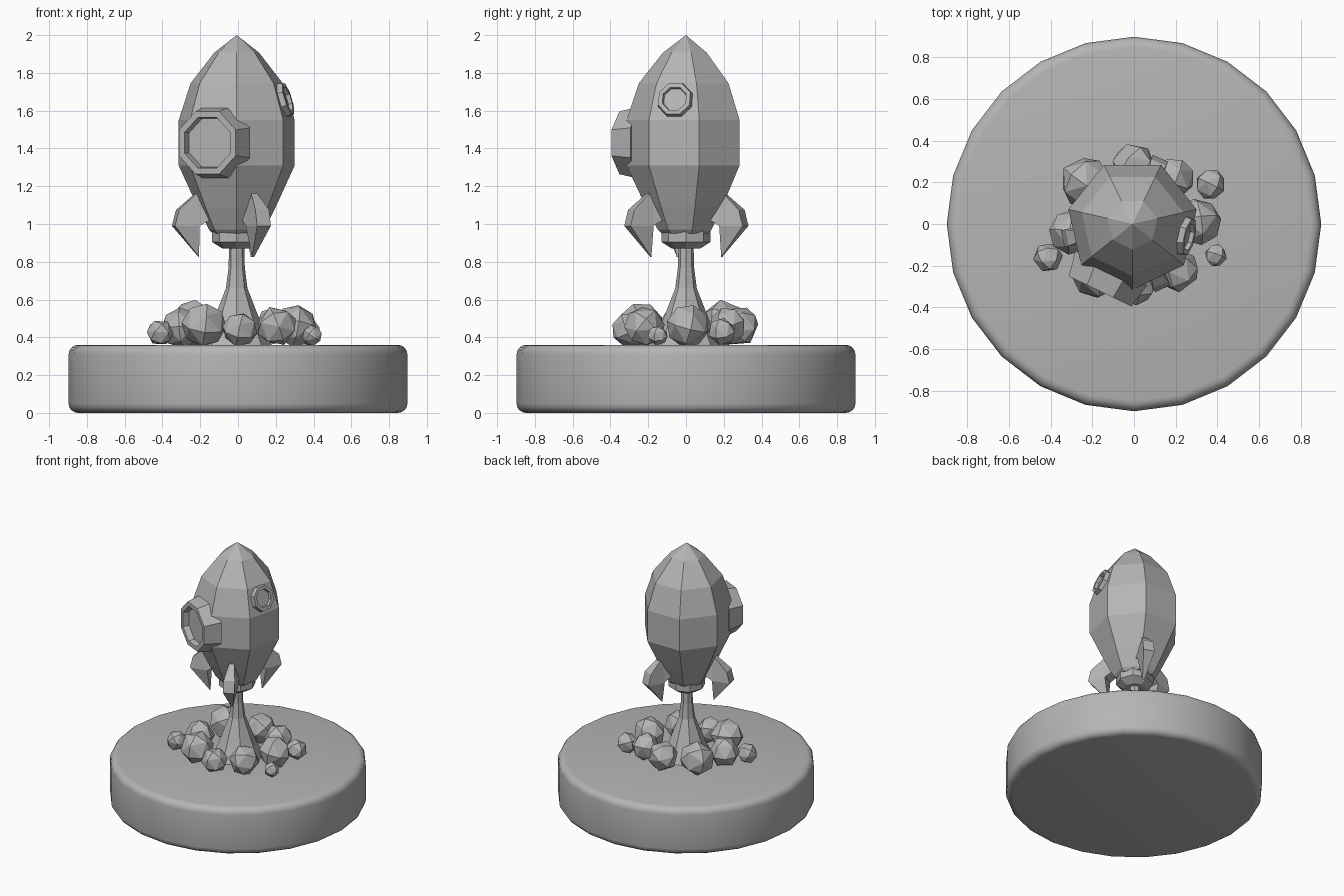
import bpy, bmesh, math, random
from mathutils import Matrix, Euler

if "Cube" in bpy.data.objects:
    bpy.data.objects.remove(bpy.data.objects["Cube"])

random.seed(4)

# One mid-grey finish for the whole model
GREY = bpy.data.materials.new("mid_grey")
GREY.diffuse_color = (0.46, 0.46, 0.46, 1)
GREY.use_nodes = True
GREY.node_tree.nodes["Principled BSDF"].inputs["Base Color"].default_value = GREY.diffuse_color
ROCKET = Matrix.Translation((-0.007, 0, 0))


def make_object(name, bm):
    bmesh.ops.remove_doubles(bm, verts=bm.verts, dist=1e-5)
    bmesh.ops.recalc_face_normals(bm, faces=bm.faces)
    mesh = bpy.data.meshes.new(name)
    bm.to_mesh(mesh)
    bm.free()
    mesh.materials.append(GREY)
    obj = bpy.data.objects.new(name, mesh)
    bpy.context.collection.objects.link(obj)
    return obj


def lathe(name, profile, sides, start=0.0, matrix=ROCKET):
    """Closed solid turned around z from (radius, height) points."""
    bm = bmesh.new()
    rings = []
    for r, z in profile:
        if r == 0:
            rings.append([bm.verts.new((0, 0, z))] * sides)
            continue
        angles = [math.radians(start) + math.tau * i / sides for i in range(sides)]
        rings.append([bm.verts.new((r * math.cos(a), r * math.sin(a), z)) for a in angles])
    for low, high in zip(rings, rings[1:]):
        for i in range(sides):
            j = (i + 1) % sides
            corners = list(dict.fromkeys((low[i], low[j], high[j], high[i])))
            if len(corners) > 2:
                bm.faces.new(corners)
    for ring in (rings[0], rings[-1]):
        if ring[0] is not ring[1]:
            bm.faces.new(ring)
    bm.transform(matrix)
    return make_object(name, bm)


# Round base with a soft rim
B, R, H = 0.05, 0.897, 0.36
steps = [math.radians(a) for a in (0, 22.5, 45, 67.5, 90)]
rim = [(R - B + B * math.sin(a), B - B * math.cos(a)) for a in steps]
rim += [(r, H - z) for r, z in reversed(rim)]
base = lathe("base", rim, 24, matrix=Matrix())
bpy.context.view_layer.objects.active = base
base.select_set(True)
bpy.ops.object.shade_smooth_by_angle(angle=math.radians(35))
base.select_set(False)

# Seven-sided rocket hull, with a corner facing the front
lathe("hull", [(0.13, 0.95), (0.15, 0.97), (0.212, 1.09), (0.315, 1.31), (0.315, 1.55),
               (0.25, 1.745), (0.122, 1.907), (0, 2.0)], 7, -90)

# Nozzle and flared exhaust column
lathe("nozzle", [(0.075, 0.87), (0.13, 0.905), (0.13, 0.97)], 8)
lathe("exhaust", [(0.19, 0.35), (0.135, 0.46), (0.09, 0.575), (0.057, 0.66),
                  (0.043, 0.77), (0.04, 0.89)], 8)


def porthole(name, angle, radial, z, tilt, profile):
    """Octagonal framed window pointing outwards at the given heading and upward tilt."""
    matrix = (ROCKET @ Matrix.Rotation(math.radians(angle), 4, 'Z')
              @ Matrix.Translation((radial, 0, z))
              @ Matrix.Rotation(math.radians(90 - tilt), 4, 'Y'))
    lathe(name, profile, 8, 22.5, matrix)


# Windows sit in the middle of hull panels
PANEL = 360 / 7
porthole("large_window", -90 - PANEL / 2, 0.284, 1.43, 0,
         [(0, -0.05), (0.207, -0.05), (0.18, 0.074), (0.145, 0.074), (0.138, 0.03), (0, 0.03)])
porthole("small_window", -90 + PANEL * 1.5, 0.251, 1.655, 17,
         [(0, -0.02), (0.103, -0.02), (0.092, 0.03), (0.068, 0.03), (0.064, 0.01), (0, 0.01)])


# Claw-shaped fins: outline as (radius, height, half thickness)
FIN = [(0.15, 1.17, 0.012), (0.195, 1.185, 0.012), (0.32, 1.075, 0.04),
       (0.342, 0.99, 0.04), (0.205, 0.825, 0.006), (0.21, 0.99, 0.045), (0.14, 1.03, 0.04)]


def fin(name, angle):
    bm = bmesh.new()
    left = [bm.verts.new((r, t, z)) for r, z, t in FIN]
    right = [bm.verts.new((r, -t, z)) for r, z, t in FIN]
    n = len(FIN)
    for i in range(n):
        j = (i + 1) % n
        bm.faces.new((left[i], left[j], right[j], right[i]))
    for side in (left, right):
        for a, b, c, d in ((0, 1, 5, 6), (1, 2, 3, 5)):
            bm.faces.new((side[a], side[b], side[c], side[d]))
        bm.faces.new((side[3], side[4], side[5]))
    bm.transform(ROCKET @ Matrix.Rotation(math.radians(angle), 4, 'Z'))
    make_object(name, bm)


for label, heading in (("front_fin", -65), ("back_fin", 67), ("left_fin", 192)):
    fin(label, heading)

# Faceted smoke puffs around the foot of the exhaust: x, y, z, radius
PUFFS = [(-0.235, 0.2, 0.475, 0.125), (0, 0.28, 0.46, 0.108), (0.19, 0.22, 0.46, 0.1),
         (0.305, 0.01, 0.46, 0.115), (0.205, -0.22, 0.46, 0.108), (0.01, -0.3, 0.44, 0.094),
         (-0.18, -0.24, 0.465, 0.12), (-0.3, -0.04, 0.45, 0.108),
         (-0.412, -0.16, 0.425, 0.072), (0.367, 0.19, 0.43, 0.075), (0.392, -0.15, 0.41, 0.055)]
for i, (x, y, z, r) in enumerate(PUFFS):
    bm = bmesh.new()
    # An octahedron split once and rounded gives 32 triangular facets
    bmesh.ops.create_uvsphere(bm, u_segments=4, v_segments=2, radius=r)
    bmesh.ops.subdivide_edges(bm, edges=bm.edges[:], cuts=1, use_grid_fill=True)
    for v in bm.verts:
        v.co = v.co.normalized() * r
    bmesh.ops.triangulate(bm, faces=bm.faces[:])
    spin = Euler([random.uniform(0, math.tau) for _ in range(3)]).to_matrix().to_4x4()
    bm.transform(Matrix.Translation((x, y, z)) @ spin)
    make_object(f"smoke_puff_{i + 1}", bm)
